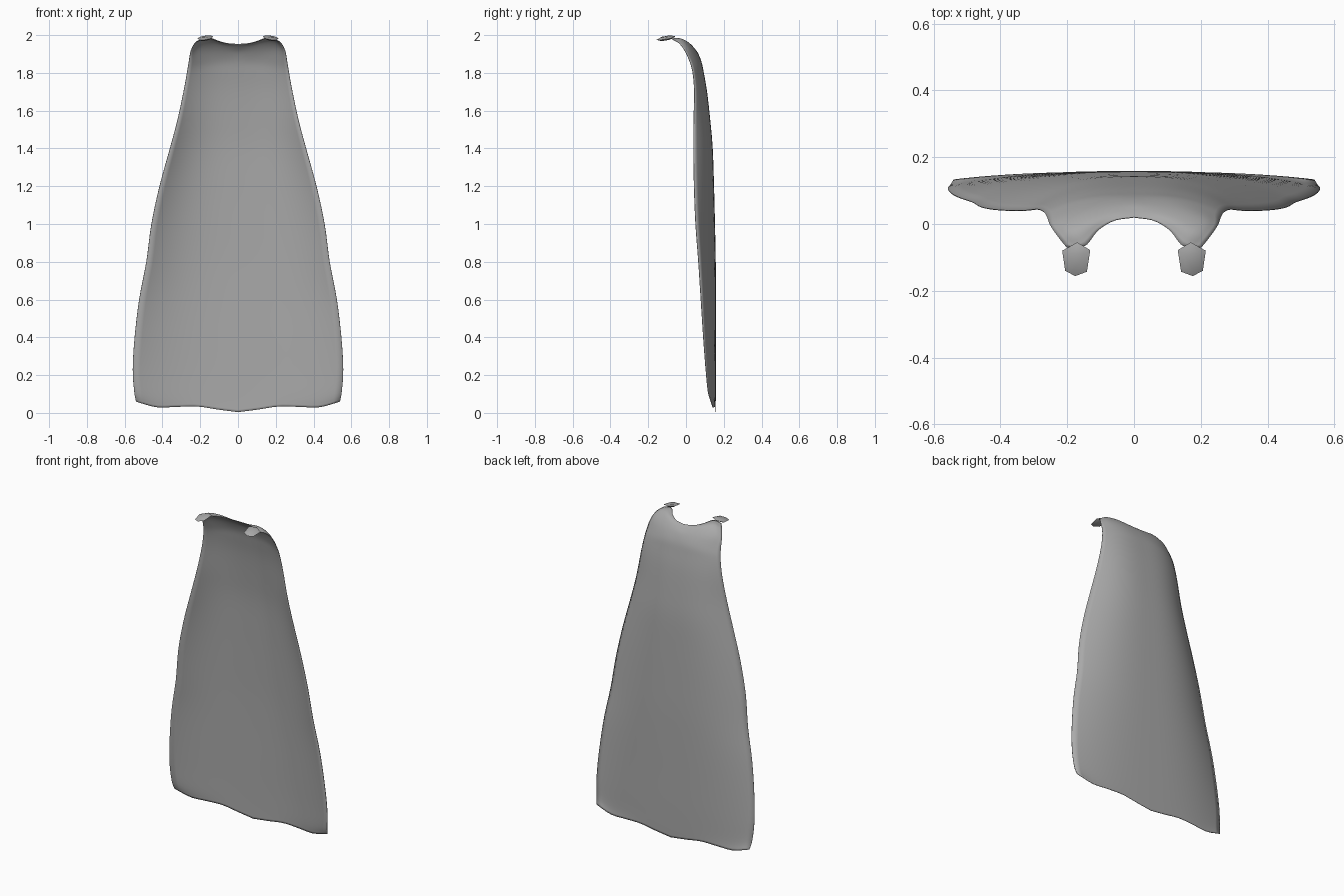
import bpy, bmesh
from mathutils import Vector

if "Cube" in bpy.data.objects:
    bpy.data.objects.remove(bpy.data.objects["Cube"])

cloth = bpy.data.materials.new("grey cloth")
cloth.diffuse_color = (0.4, 0.4, 0.4, 1)
cloth.use_nodes = True
cloth.node_tree.nodes["Principled BSDF"].inputs["Base Color"].default_value = cloth.diffuse_color


def spline(pts, t):
    """Catmull-Rom point at t in 0..1 along pts."""
    n = len(pts) - 1
    i = min(int(t * n), n - 1)
    f = t * n - i
    b, c = pts[i], pts[i + 1]
    a = pts[i - 1] if i > 0 else b * 2 - c
    d = pts[i + 2] if i + 2 <= n else c * 2 - b
    return 0.5 * (2 * b + (c - a) * f + (2 * a - 5 * b + 4 * c - d) * f * f
                  + (3 * b - a - 3 * c + d) * f ** 3)


def make_object(name, bm):
    bmesh.ops.recalc_face_normals(bm, faces=bm.faces)
    mesh = bpy.data.meshes.new(name)
    bm.to_mesh(mesh)
    bm.free()
    mesh.materials.append(cloth)
    ob = bpy.data.objects.new(name, mesh)
    bpy.context.collection.objects.link(ob)
    return ob


def shade(ob, angle):
    bpy.ops.object.select_all(action='DESELECT')
    bpy.context.view_layer.objects.active = ob
    ob.select_set(True)
    bpy.ops.object.shade_smooth_by_angle(angle=angle)


COLS, STEPS = 14, 4

# Wavy hem height from the centre line to the side edge
hem = [Vector((z, 0)) for z in (0.004, 0.018, 0.034, 0.032, 0.03, 0.06)]

# Body rows: height, half width, y at centre, y at side edge
body = [(0.0, 0.54, 0.155, 0.132), (0.06, 0.549, 0.156, 0.117),
        (0.2, 0.557, 0.157, 0.105), (0.4, 0.547, 0.157, 0.092),
        (0.6, 0.523, 0.157, 0.079), (0.8, 0.485, 0.156, 0.066),
        (1.0, 0.458, 0.152, 0.051), (1.2, 0.415, 0.147, 0.043),
        (1.4, 0.36, 0.14, 0.04), (1.55, 0.32, 0.127, 0.041),
        (1.7, 0.288, 0.11, 0.044), (1.8, 0.27, 0.093, 0.036),
        (1.86, 0.26, 0.08, 0.02)]

# Shoulder rows curving forward to the scooped neckline, centre to edge
shoulders = [
    [(0, .06, 1.908), (.08, .054, 1.912), (.15, .038, 1.923), (.212, .013, 1.93), (.25, -.005, 1.915)],
    [(0, .038, 1.935), (.07, .03, 1.945), (.13, .005, 1.966), (.183, -.025, 1.977), (.228, -.037, 1.958)],
    [(0, .02, 1.952), (.06, .01, 1.957), (.108, -.02, 1.97), (.147, -.066, 1.984), (.202, -.07, 1.976)]]

us = [i / COLS for i in range(COLS + 1)]
rows = []
for z, w, yc, ye in body:
    fade = max(0, 1 - z / 0.4)
    rows.append([Vector((w * u, yc + (ye - yc) * u ** 2.8,
                         z + spline(hem, u).x * fade)) for u in us])
for ctrl in shoulders:
    pts = [Vector(p) for p in ctrl]
    rows.append([spline(pts, u) for u in us])

# Cape sheet
bm = bmesh.new()
total = (len(rows) - 1) * STEPS
grid = []
for k in range(total + 1):
    half = [spline([r[c] for r in rows], k / total) for c in range(COLS + 1)]
    line = [Vector((-p.x, p.y, p.z)) for p in half[:0:-1]] + half
    grid.append([bm.verts.new(p) for p in line])
for lo, hi in zip(grid, grid[1:]):
    for i in range(len(lo) - 1):
        bm.faces.new((lo[i], lo[i + 1], hi[i + 1], hi[i]))
cape = make_object("cape", bm)
shade(cape, 1.0)
thick = cape.modifiers.new("cloth thickness", 'SOLIDIFY')
thick.thickness = 0.003
thick.offset = 0

# Shoulder clasps: tilted six-sided buttons with a shallow domed top
outline = [(.17, -.055), (.215, -.08), (.206, -.14), (.176, -.156), (.141, -.143), (.131, -.078)]
cx, cy = 0.175, -0.105
for side, name in ((1, "right_clasp"), (-1, "left_clasp")):
    bm = bmesh.new()
    rings = []
    for scale, lift in ((0.6, -0.009), (1, 0), (0.6, 0.008)):
        ring = []
        for x, y in outline:
            dx, dy = (x - cx) * scale, (y - cy) * scale
            ring.append(bm.verts.new((side * (cx + dx), cy + dy,
                                      1.984 - 0.14 * dx + 0.17 * dy + lift)))
        rings.append(ring)
    for lo, hi in zip(rings, rings[1:]):
        for i in range(6):
            j = (i + 1) % 6
            bm.faces.new((lo[i], lo[j], hi[j], hi[i]))
    bm.faces.new(rings[0])
    bm.faces.new(rings[-1])
    shade(make_object(name, bm), 0.9)
